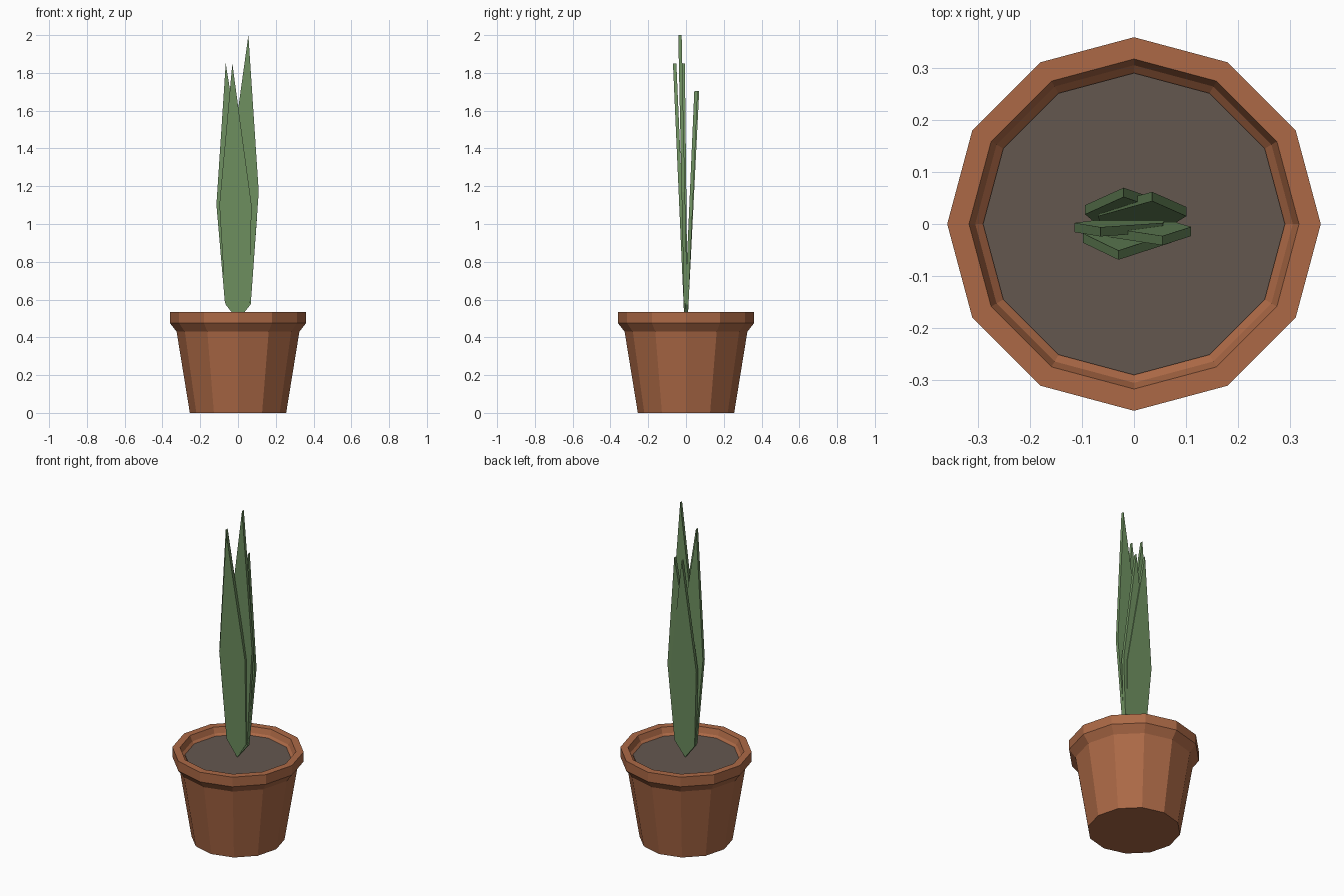
import bpy
import bmesh
import math

if "Cube" in bpy.data.objects:
    bpy.data.objects.remove(bpy.data.objects["Cube"])


def material(name, rgb):
    # sRGB 0-255 to linear flat colour
    lin = [(c / 255 / 12.92) if c < 11 else ((c / 255 + 0.055) / 1.055) ** 2.4 for c in rgb]
    m = bpy.data.materials.new(name)
    m.diffuse_color = (*lin, 1)
    m.use_nodes = True
    m.node_tree.nodes["Principled BSDF"].inputs["Base Color"].default_value = m.diffuse_color
    return m


def make_object(name, bm, mat):
    bmesh.ops.recalc_face_normals(bm, faces=bm.faces)
    me = bpy.data.meshes.new(name)
    bm.to_mesh(me)
    bm.free()
    me.materials.append(mat)
    ob = bpy.data.objects.new(name, me)
    bpy.context.collection.objects.link(ob)
    return ob


def lathe(name, profile, mat, sides=12, cap_start=True):
    # Rings of a turned profile, with the first ring capped
    bm = bmesh.new()
    rings = []
    for r, z in profile:
        rings.append([bm.verts.new((r * math.cos(2 * math.pi * i / sides),
                                    r * math.sin(2 * math.pi * i / sides), z))
                      for i in range(sides)])
    for a, b in zip(rings, rings[1:]):
        for i in range(sides):
            j = (i + 1) % sides
            bm.faces.new((a[i], a[j], b[j], b[i]))
    if cap_start:
        bm.faces.new(rings[0])
    return make_object(name, bm, mat)


terracotta = material("terracotta", (172, 105, 70))
soil_brown = material("soil brown", (100, 87, 79))
leaf_green = material("leaf green", (111, 145, 97))

SOIL_Z = 0.49

# Pot: tapered wall, flared rim, and inner lip down to the soil
lathe("pot", [(0.255, 0), (0.325, 0.43), (0.36, 0.475), (0.36, 0.533),
              (0.318, 0.533), (0.306, 0.50), (0.29, SOIL_Z - 0.005)], terracotta)

# Soil disc
lathe("soil", [(0.291, SOIL_Z)], soil_brown)


def leaf(name, tip_x, tip_y, tip_z, half_width=0.085, thick=0.018):
    # Flat blade leaning in a straight line from the soil to its tip
    length = tip_z - SOIL_Z
    outline = [(0, 0), (0.065, 0.07), (half_width, 0.45), (0, 1),
               (-half_width, 0.45), (-0.065, 0.07)]
    bm = bmesh.new()
    front, back = [[bm.verts.new((w + tip_x * t, tip_y * t + side * thick / 2,
                                  SOIL_Z + length * t)) for w, t in outline]
                   for side in (-1, 1)]
    bm.faces.new(front)
    bm.faces.new(back[::-1])
    n = len(outline)
    for i in range(n):
        j = (i + 1) % n
        bm.faces.new((front[i], back[i], back[j], front[j]))
    make_object(name, bm, leaf_green)


# Five leaves, given by their tips
tips = [(0.055, -0.032, 2.0), (-0.065, -0.015, 1.85), (-0.03, -0.06, 1.85),
        (-0.02, 0.061, 1.705), (0.035, 0.053, 1.705)]
for k, tip in enumerate(tips, 1):
    leaf(f"leaf_{k}", *tip)
